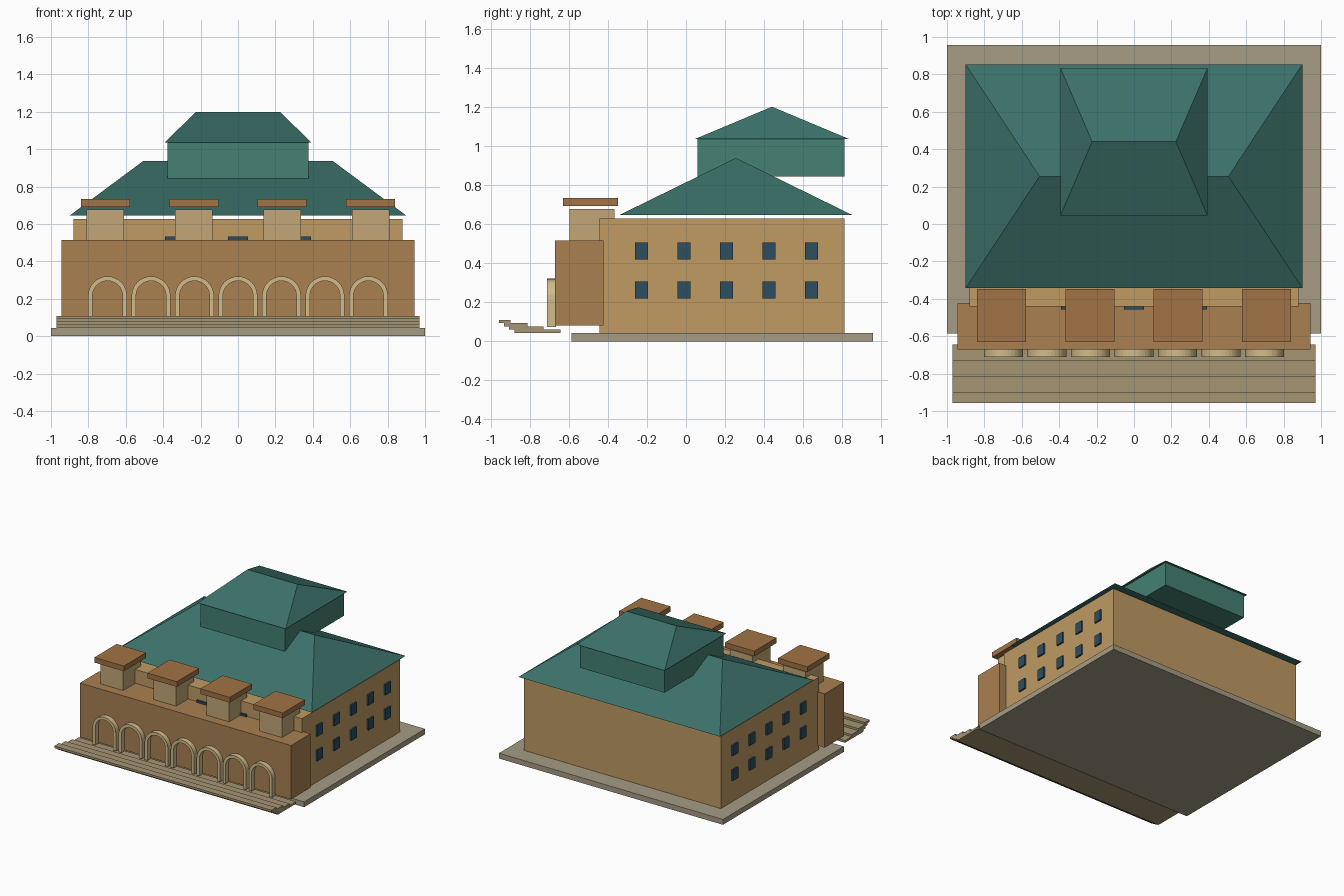
import bpy, bmesh, math

if "Cube" in bpy.data.objects:
    bpy.data.objects.remove(bpy.data.objects["Cube"])


def material(name, rgb):
    m = bpy.data.materials.new(name)
    m.diffuse_color = (*[(c / 255) ** 2.2 for c in rgb], 1)
    m.use_nodes = True
    m.node_tree.nodes["Principled BSDF"].inputs["Base Color"].default_value = m.diffuse_color
    return m


STONE = material("stone", (165, 155, 132))
STEP = material("step_stone", (165, 148, 115))
WALL = material("tan_wall", (190, 153, 100))
BRICK = material("brown_brick", (168, 128, 82))
PIER = material("pale_pier", (193, 165, 118))
CAP = material("cap_brown", (160, 115, 70))
TRIM = material("arch_trim", (208, 186, 138))
GLASS = material("window_glass", (48, 78, 96))
ROOF = material("green_roof", (62, 112, 105))
LANTERN = material("green_wall", (70, 128, 113))


def finish(name, bm, mat):
    bmesh.ops.recalc_face_normals(bm, faces=bm.faces[:])
    me = bpy.data.meshes.new(name)
    bm.to_mesh(me)
    bm.free()
    me.materials.append(mat)
    ob = bpy.data.objects.new(name, me)
    bpy.context.collection.objects.link(ob)
    return ob


def box(name, x, y, z, mat):
    bm = bmesh.new()
    bmesh.ops.create_cube(bm, size=1)
    for v in bm.verts:
        v.co = [r[0] if c < 0 else r[1] for c, r in zip(v.co, (x, y, z))]
    return finish(name, bm, mat)


def hip_roof(name, half_x, y, z, half_ridge, mat):
    bm = bmesh.new()
    a, b, c, d = [bm.verts.new((sx * half_x, yy, z[0])) for sx, yy in
                  ((-1, y[0]), (1, y[0]), (1, y[1]), (-1, y[1]))]
    ym = (y[0] + y[1]) / 2
    l, r = [bm.verts.new((s * half_ridge, ym, z[1])) for s in (-1, 1)]
    for f in ((a, b, c, d), (a, b, r, l), (b, c, r), (c, d, l, r), (d, a, l)):
        bm.faces.new(f)
    return finish(name, bm, mat)


def arch(name, cx, y, z0, zc, ro, ri, mat, n=16):
    # legs plus half ring, extruded in depth
    def outline(r):
        arc = [(cx - r * math.cos(math.pi * i / n), zc + r * math.sin(math.pi * i / n))
               for i in range(n + 1)]
        return [(cx - r, z0)] + arc + [(cx + r, z0)]
    bm = bmesh.new()
    rings = [[bm.verts.new((p, yy, q)) for p, q in outline(r)]
             for r, yy in ((ro, y[0]), (ri, y[0]), (ri, y[1]), (ro, y[1]))]
    for k in range(4):
        s, t = rings[k], rings[(k + 1) % 4]
        for i in range(len(s) - 1):
            bm.faces.new((s[i], s[i + 1], t[i + 1], t[i]))
    for i in (0, -1):
        bm.faces.new([g[i] for g in rings])
    return finish(name, bm, mat)


# Ground slab and main masses
box("base_slab", (-1, 1), (-0.585, 0.957), (0, 0.043), STONE)
box("main_body", (-0.88, 0.88), (-0.442, 0.812), (0.043, 0.627), WALL)
box("front_block", (-0.943, 0.943), (-0.67, -0.422), (0.08, 0.515), BRICK)

# Entrance steps: thin slabs
for i, y in enumerate(((-0.878, -0.643), (-0.905, -0.728), (-0.932, -0.812), (-0.957, -0.897))):
    z = 0.043 + i * 0.0165
    box(f"step_{i + 1}", (-0.97, 0.97), y, (z, z + 0.0165), STEP)

# Arcade of seven arches
for i in range(7):
    arch(f"arch_{i + 1}", (i - 3) * 0.2325, (-0.71, -0.665), 0.073, 0.216, 0.104, 0.08, TRIM)

# Piers with floating caps
for i in range(4):
    cx = (i - 1.5) * 0.473
    box(f"pier_{i + 1}", (cx - 0.101, cx + 0.101), (-0.595, -0.367), (0.505, 0.678), PIER)
    box(f"pier_cap_{i + 1}", (cx - 0.131, cx + 0.131), (-0.63, -0.347), (0.692, 0.734), CAP)

# Side windows in two rows, and upper front windows
for side, s in (("left", -1), ("right", 1)):
    for row, z in enumerate((0.218, 0.418)):
        for i in range(5):
            y = -0.228 + i * 0.2175
            box(f"{side}_window_{row + 1}_{i + 1}", sorted((s * 0.87, s * 0.893)),
                (y - 0.034, y + 0.034), (z, z + 0.087), GLASS)
for i in range(5):
    cx = (i - 2) * 0.337
    box(f"front_window_{i + 1}", (cx - 0.053, cx + 0.053), (-0.456, -0.435), (0.42, 0.532), GLASS)

# Roofs and raised lantern block
hip_roof("main_roof", 0.9, (-0.343, 0.853), (0.645, 0.938), 0.505, ROOF)
box("lantern_block", (-0.377, 0.377), (0.06, 0.812), (0.844, 1.036), LANTERN)
hip_roof("lantern_roof", 0.393, (0.046, 0.834), (1.035, 1.2), 0.224, ROOF)
